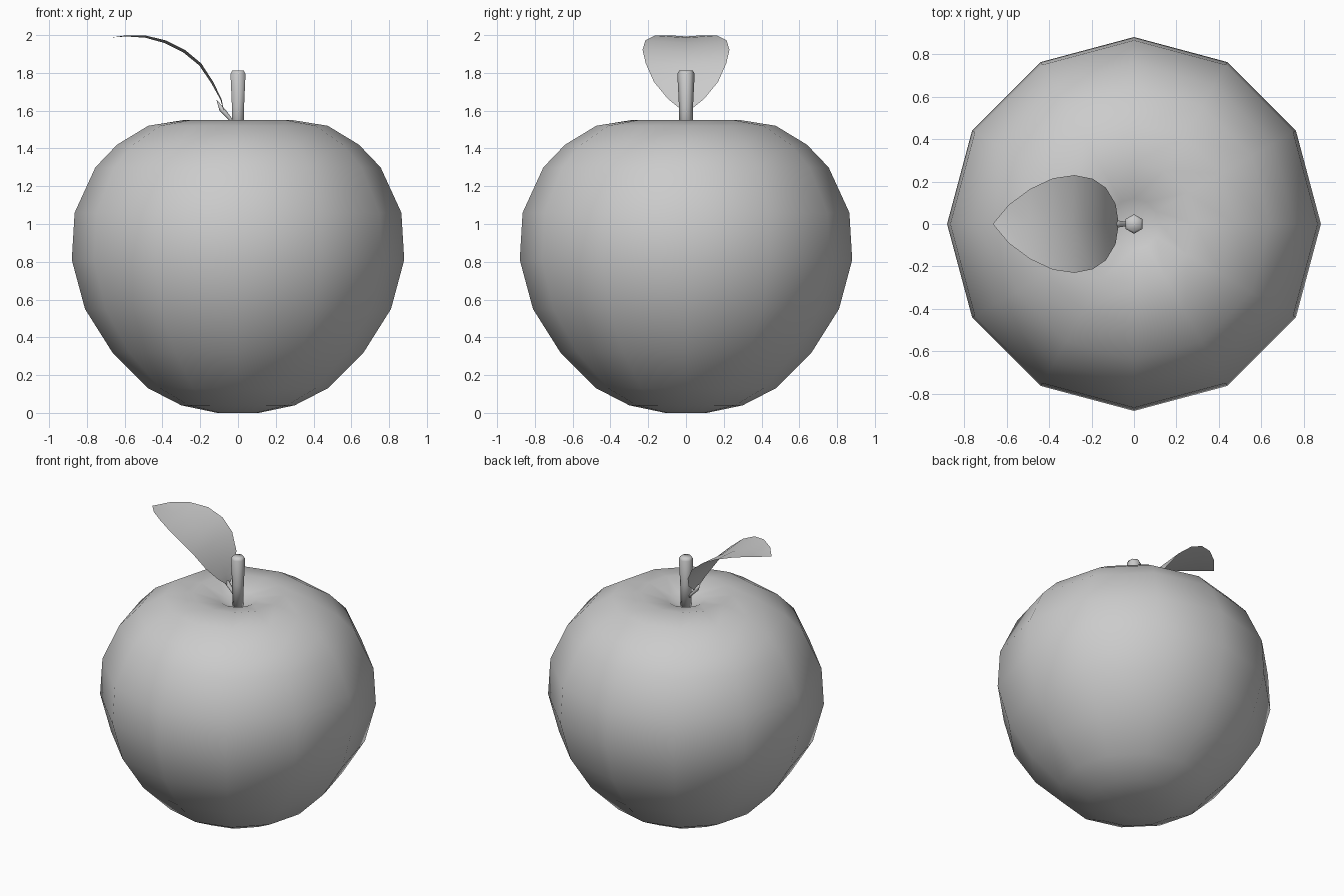
import bpy, bmesh
from math import sin, cos, pi
from mathutils import Vector

if "Cube" in bpy.data.objects:
    bpy.data.objects.remove(bpy.data.objects["Cube"])


def make(name, bm, fix=True):
    if fix:
        bmesh.ops.recalc_face_normals(bm, faces=bm.faces)
    me = bpy.data.meshes.new(name)
    bm.to_mesh(me)
    bm.free()
    for p in me.polygons:
        p.use_smooth = True
    ob = bpy.data.objects.new(name, me)
    bpy.context.collection.objects.link(ob)
    return ob


def lathe(name, profile, sides, start=0.0, path=None):
    """Rings of (radius, z); optional path gives each ring's x. End rings are closed."""
    bm = bmesh.new()
    rings = []
    for k, (r, z) in enumerate(profile):
        cx = path[k] if path else 0.0
        if r == 0:
            rings.append([bm.verts.new((cx, 0, z))] * sides)
        else:
            rings.append([bm.verts.new((cx + r * cos(start + 2 * pi * i / sides),
                                        r * sin(start + 2 * pi * i / sides), z))
                          for i in range(sides)])
    for a, b in zip(rings, rings[1:]):
        for i in range(sides):
            j = (i + 1) % sides
            bm.faces.new(list(dict.fromkeys((a[i], a[j], b[j], b[i]))))
    for ring in (rings[0], rings[-1]):
        if len(set(ring)) > 1:
            bm.faces.new(ring)
    return make(name, bm)


# Twelve-sided fruit with a dimple at the top
lathe("apple_body", [
    (0, 0.01), (0.11, 0.0), (0.30, 0.04), (0.475, 0.13), (0.665, 0.32),
    (0.81, 0.55), (0.88, 0.81), (0.865, 1.06), (0.755, 1.30), (0.64, 1.42),
    (0.475, 1.52), (0.29, 1.55), (0.12, 1.51), (0, 1.45)], 12)

# Hexagonal stem, slightly wider at the top
lathe("stem", [(0.034, 1.44), (0.037, 1.62), (0.046, 1.795), (0.036, 1.812)], 6, pi / 6)

# Small stalk joining leaf and stem
lathe("leaf_stalk", [(0.012, 1.53), (0.013, 1.56), (0.018, 1.60), (0, 1.66)],
      6, 0, [-0.02, -0.045, -0.08, -0.115])

# Curved leaf: (x, z, half width) along the midrib, edges cupped upward
spine = [(-0.075, 1.60, 0.018), (-0.09, 1.66, 0.095), (-0.137, 1.75, 0.17),
         (-0.20, 1.845, 0.213), (-0.285, 1.915, 0.23), (-0.385, 1.965, 0.215),
         (-0.49, 1.992, 0.165), (-0.59, 1.996, 0.09), (-0.665, 1.988, 0.0)]
bm = bmesh.new()
rows = []
for k, (x, z, w) in enumerate(spine):
    a, b = spine[max(k - 1, 0)], spine[min(k + 1, len(spine) - 1)]
    t = Vector((b[0] - a[0], 0, b[1] - a[1])).normalized()
    n = Vector((t.z, 0, -t.x))
    mid = Vector((x, 0, z))
    if w == 0:
        rows.append([bm.verts.new(mid)] * 3)
    else:
        rows.append([bm.verts.new(mid + Vector((0, s * w, 0)) + n * (0.07 * w * (abs(s) - 0.5)))
                     for s in (-1, 0, 1)])
for a, b in zip(rows, rows[1:]):
    for i in range(2):
        bm.faces.new(list(dict.fromkeys((a[i], a[i + 1], b[i + 1], b[i]))))
make("leaf", bm, fix=False)
